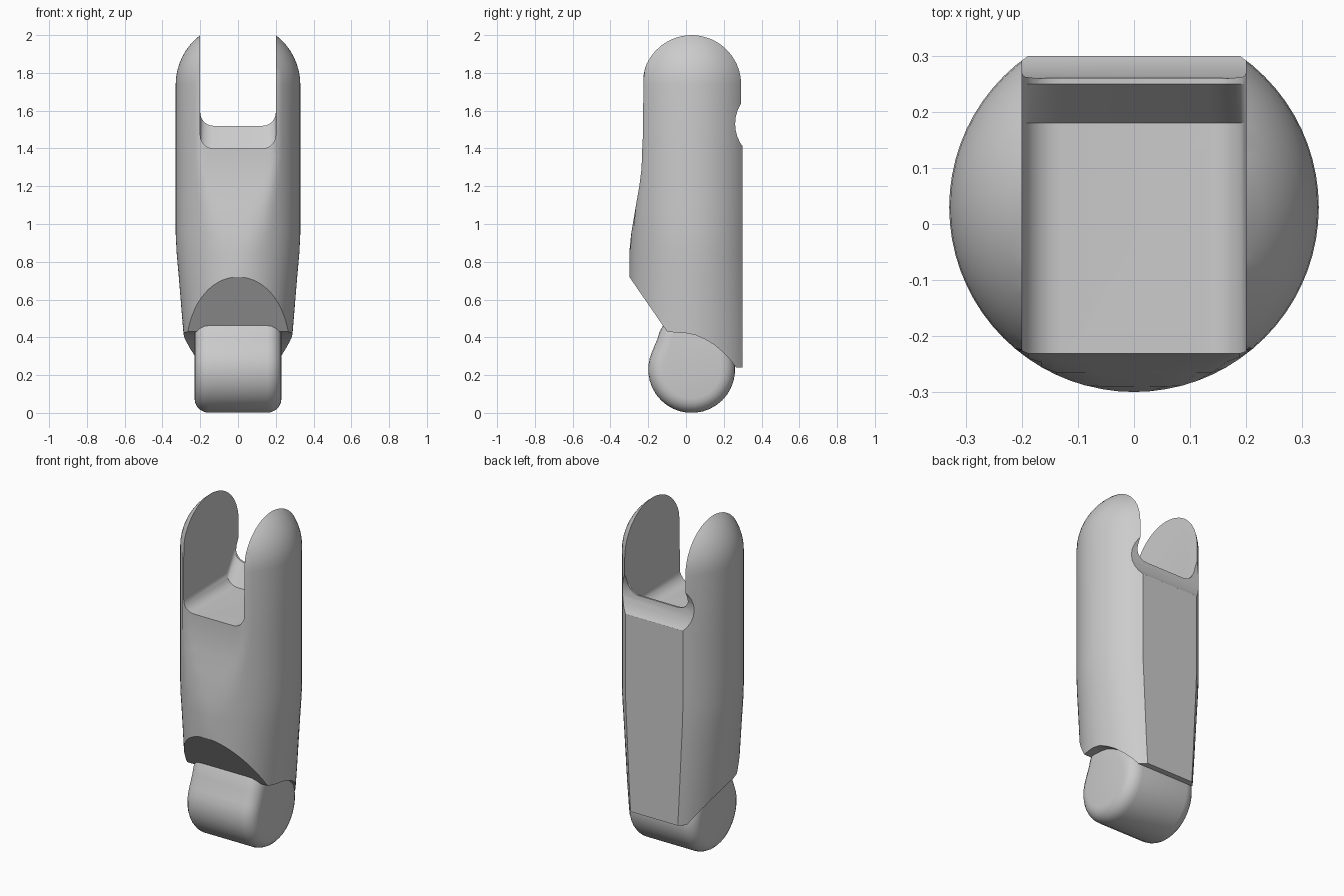
import bpy
import bmesh
import math

cube = bpy.data.objects.get("Cube")
if cube:
    bpy.data.objects.remove(cube, do_unlink=True)

grey = bpy.data.materials.new("plain grey")
grey.use_nodes = True
grey.diffuse_color = (0.6, 0.6, 0.6, 1)
grey.node_tree.nodes["Principled BSDF"].inputs["Base Color"].default_value = (0.6, 0.6, 0.6, 1)


def loft(name, rings):
    """Skin a closed solid through rings that share one point count."""
    bm = bmesh.new()
    loops = [[bm.verts.new(p) for p in ring] for ring in rings]
    n = len(loops[0])
    for low, high in zip(loops, loops[1:]):
        for i in range(n):
            j = (i + 1) % n
            bm.faces.new((low[i], low[j], high[j], high[i]))
    bm.faces.new(loops[0][::-1])
    bm.faces.new(loops[-1])
    bmesh.ops.recalc_face_normals(bm, faces=bm.faces)
    mesh = bpy.data.meshes.new(name)
    bm.to_mesh(mesh)
    bm.free()
    mesh.materials.append(grey)
    obj = bpy.data.objects.new(name, mesh)
    bpy.context.collection.objects.link(obj)
    return obj


def side_prism(name, profile, half_width):
    """Extrude a (y, z) profile across x."""
    return loft(name, [[(x, y, z) for y, z in profile] for x in (-half_width, half_width)])


def circle(cy, cz, r, start, end, steps):
    angles = [math.radians(start + (end - start) * i / steps) for i in range(steps + 1)]
    return [(cy + r * math.cos(a), cz + r * math.sin(a)) for a in angles]


def finish(obj, angle):
    """Apply the modifiers and shade smooth between sharp edges."""
    bpy.ops.object.select_all(action="DESELECT")
    obj.select_set(True)
    bpy.context.view_layer.objects.active = obj
    for mod in list(obj.modifiers):
        bpy.ops.object.modifier_apply(modifier=mod.name)
    bpy.ops.object.shade_smooth_by_angle(angle=math.radians(angle))


# Body: a round column with a flat back, a bulging front and a domed top
RADIUS, CENTRE_Y, BACK, DOME_Z, SIDES = 0.33, 0.03, 0.3, 1.7375, 72


def body_ring(z, radius, width, front):
    ring = []
    for i in range(SIDES):
        a = math.tau * i / SIDES
        y = CENTRE_Y + radius * math.sin(a)
        ring.append((radius * width * math.cos(a), min(max(y, front), BACK), z))
    return ring


# height, width factor, front limit
levels = [(0.1, 0.78, -0.3), (0.4, 0.87, -0.3), (0.72, 0.95, -0.3), (0.85, 0.985, -0.3),
          (0.95, 1, -0.29), (1.1, 1, -0.265), (1.2, 1, -0.247), (1.28, 1, -0.237),
          (1.36, 1, -0.232), (DOME_Z, 1, -0.228)]
rings = [body_ring(z, RADIUS, w, f) for z, w, f in levels]
for i in range(1, 14):
    t = math.radians(i * 6.6)
    rings.append(body_ring(DOME_Z + RADIUS * math.sin(t), RADIUS * math.cos(t), 1, -0.228))
body = loft("segment_body", rings)


# Fork slot: rounded channel whose floor ramps up to a rim at the back
def slot_ring(y, floor, half=0.2, r=0.07):
    left = circle(-half + r, floor + r, r, 180, 270, 6)
    right = circle(half - r, floor + r, r, 270, 360, 6)
    return [(x, y, z) for x, z in [(-half, 2.3)] + left + right + [(half, 2.3)]]


slot = loft("slot_cutter", [slot_ring(-0.6, 1.4), slot_ring(0.18, 1.4),
                            slot_ring(0.25, 1.52), slot_ring(0.6, 1.52)])

# Scoop across the back under the fork
scoop = side_prism("scoop_cutter", circle(0.46, 1.53, 0.2, 0, 350, 35), 0.6)

# Slanted front and arched underside around the knuckle
underside = side_prism("underside_cutter", [
    (-0.6, 1.155), (-0.3, 0.72), (-0.1, 0.43), (-0.05, 0.425), (0, 0.422), (0.05, 0.412),
    (0.1, 0.39), (0.15, 0.36), (0.2, 0.318), (0.24, 0.275), (0.265, 0.24),
    (0.6, 0.24), (0.6, -0.2), (-0.6, -0.2)], 0.6)

cutters = [slot, scoop, underside]
for cutter in cutters:
    cutter.hide_render = True
    mod = body.modifiers.new(cutter.name, "BOOLEAN")
    mod.operation = "DIFFERENCE"
    mod.solver = "EXACT"
    mod.object = cutter
finish(body, 30)
for cutter in cutters:
    bpy.data.objects.remove(cutter, do_unlink=True)

# Knuckle: rounded barrel with a short neck reaching into the body
outline = circle(CENTRE_Y, 0.23, 0.23, 155, 395, 24)
outline += [(0.1, 0.5), (-0.1, 0.5), (-0.14, 0.43), (-0.15, 0.395)]
knuckle = side_prism("knuckle", outline, 0.23)
bevel = knuckle.modifiers.new("rounded_rims", "BEVEL")
bevel.width = 0.075
bevel.segments = 5
bevel.limit_method = "ANGLE"
bevel.angle_limit = math.radians(70)
finish(knuckle, 40)
